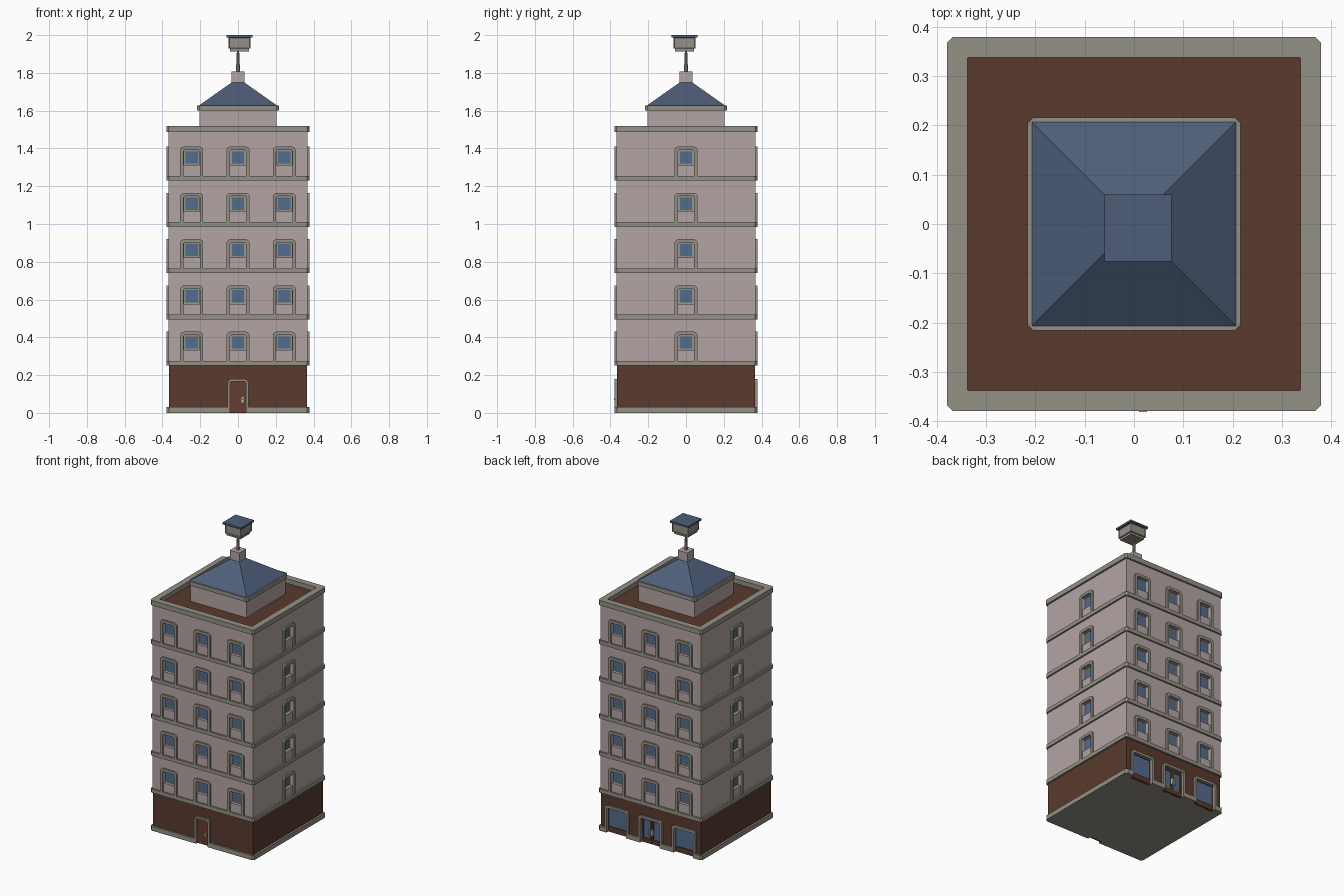
import bpy, bmesh
from math import pi, sin, cos
from mathutils import Matrix, Vector

if "Cube" in bpy.data.objects:
    bpy.data.objects.remove(bpy.data.objects["Cube"])


def mat(name, r, g, b):
    m = bpy.data.materials.new(name)
    m.diffuse_color = (r, g, b, 1)
    m.use_nodes = True
    m.node_tree.nodes["Principled BSDF"].inputs["Base Color"].default_value = m.diffuse_color
    return m


PINK = mat("pink_plaster", .45, .375, .37)
TRIM = mat("stone_trim", .29, .28, .235)
BROWN = mat("brown_cladding", .10, .042, .026)
DOOR = mat("door_wood", .13, .045, .03)
ROOF = mat("blue_roof", .075, .11, .19)
GLASS = mat("glass", .085, .15, .27)
METAL = mat("metal", .6, .58, .5)


def finish(bm, name, m):
    bmesh.ops.recalc_face_normals(bm, faces=bm.faces)
    me = bpy.data.meshes.new(name)
    bm.to_mesh(me)
    bm.free()
    ob = bpy.data.objects.new(name, me)
    bpy.context.collection.objects.link(ob)
    if m:
        me.materials.append(m)
    return ob


def add_box(bm, x0, x1, y0, y1, z0, z1, rot=0):
    mx = (Matrix.Rotation(rot, 4, 'Z')
          @ Matrix.Translation(((x0 + x1) / 2, (y0 + y1) / 2, (z0 + z1) / 2))
          @ Matrix.Diagonal((x1 - x0, y1 - y0, z1 - z0, 1)))
    return bmesh.ops.create_cube(bm, size=1, matrix=mx)


def block(name, h, z0, z1, m, cx=0, cy=0):
    bm = bmesh.new()
    add_box(bm, cx - h, cx + h, cy - h, cy + h, z0, z1)
    return finish(bm, name, m)


def octagon(h, c):
    a = h - c
    return [(a, -h), (h, -a), (h, a), (a, h), (-a, h), (-h, a), (-h, -a), (-a, -h)]


def slab(name, h, z0, z1, m, inner=None, c=.012):
    """Square slab with clipped corners, or a hollow ring when inner is given."""
    bm = bmesh.new()
    loops = []
    for pts, z in ((octagon(h, c), z0), (octagon(h, c), z1)):
        loops.append([bm.verts.new((x, y, z)) for x, y in pts])
    if inner:
        for z in (z1, z0):
            loops.append([bm.verts.new((x, y, z)) for x, y in octagon(inner, .0005)])
    n = len(loops)
    for i in range(n if inner else 1):
        a, b = loops[i], loops[(i + 1) % n]
        for k in range(8):
            bm.faces.new((a[k], a[(k + 1) % 8], b[(k + 1) % 8], b[k]))
    if not inner:
        for l in loops:
            bm.faces.new(l)
    return finish(bm, name, m)


def arch(hw, z0, z1, r):
    """Upside-down U outline with rounded upper corners."""
    pts = [(-hw, z0)]
    for sx, a0 in ((-1, pi), (1, pi / 2)):
        for i in range(5):
            a = a0 - i * pi / 8
            pts.append((sx * (hw - r) + r * cos(a), z1 - r + r * sin(a)))
    return pts + [(hw, z0)]


def add_surround(bm, cx, z0, z1, hw, t, rot):
    R = Matrix.Rotation(rot, 3, 'Z')
    out, inn = arch(hw, z0, z1, .022), arch(hw - t, z0, z1 - t, .01)
    L = [[bm.verts.new(R @ Vector((cx + x, y, z))) for x, z in p]
         for p, y in ((out, -.360), (out, -.378), (inn, -.378), (inn, -.360))]
    for i in range(4):
        a, b = L[i], L[(i + 1) % 4]
        for k in range(len(a) - 1):
            bm.faces.new((a[k], a[k + 1], b[k + 1], b[k]))
    for k in (0, -1):
        bm.faces.new([l[k] for l in L])


def cut(ob, cutter):
    md = ob.modifiers.new("openings", 'BOOLEAN')
    md.operation, md.solver, md.object = 'DIFFERENCE', 'EXACT', cutter
    bpy.context.view_layer.objects.active = ob
    bpy.ops.object.modifier_apply(modifier=md.name)


B = {k: bmesh.new() for k in ("up_cut", "low_cut", "surround", "sash", "pane",
                              "shop_wood", "door", "handle")}

# Upper floor windows: three on front and back, one on each side
FLOORS = [.25 + .245 * i for i in range(5)]
for zf in FLOORS:
    for rot, xs in ((0, (-.245, 0, .245)), (pi, (-.245, 0, .245)),
                    (pi / 2, (0,)), (-pi / 2, (0,))):
        for x in xs:
            add_surround(B["surround"], x, zf + .02, zf + .18, .061, .018, rot)
            add_box(B["up_cut"], x - .042, x + .042, -.4, -.345, zf + .082, zf + .163, rot)
            add_box(B["sash"], x - .041, x + .041, -.35, -.344, zf + .083, zf + .162, rot)
            add_box(B["pane"], x - .033, x + .033, -.353, -.344, zf + .09, zf + .155, rot)

# Front door
add_surround(B["surround"], 0, 0, .18, .055, .013, 0)
add_box(B["low_cut"], -.043, .043, -.4, -.355, -.02, .168)
add_box(B["door"], -.042, .042, -.362, -.35, 0, .167)
add_box(B["handle"], .018, .028, -.366, -.360, .055, .085)
add_box(B["handle"], .010, .026, -.381, -.366, .068, .075)

# Shop windows and double door at the back
for x in (-.245, 0, .245):
    add_surround(B["surround"], x, 0, .18, .087, .016, pi)
    add_box(B["low_cut"], x - .072, x + .072, -.4, -.345, -.02, .165, pi)
    if x:
        add_box(B["shop_wood"], x - .071, x + .071, -.358, -.34, 0, .035, pi)
        add_box(B["pane"], x - .071, x + .071, -.352, -.34, .035, .164, pi)
    else:
        for s in (-1, 1):
            c = s * .036
            add_box(B["pane"], c - .024, c + .024, -.353, -.34, .03, .15, pi)
            for x0, x1, z0, z1 in ((-.035, -.024, 0, .164), (.024, .035, 0, .164),
                                   (-.024, .024, 0, .03), (-.024, .024, .15, .164)):
                add_box(B["shop_wood"], c + x0, c + x1, -.358, -.34, z0, z1, pi)
            add_box(B["handle"], s * .008 - .004, s * .008 + .004, -.374, -.358, .06, .1, pi)

up_cut = finish(B["up_cut"], "upper_cutter", None)
low_cut = finish(B["low_cut"], "lower_cutter", None)
for k, name, m in (("surround", "opening_surrounds", TRIM), ("sash", "window_sashes", TRIM),
                   ("pane", "glass_panes", GLASS), ("shop_wood", "shop_woodwork", BROWN),
                   ("door", "front_door", DOOR), ("handle", "door_handles", METAL)):
    finish(B[k], name, m)

# Walls and plinth with recessed openings
cut(block("upper_walls", .367, .25, 1.488, PINK), up_cut)
cut(block("ground_floor_walls", .366, .028, .25, BROWN), low_cut)
cut(slab("plinth", .378, 0, .03, TRIM), low_cut)
for c in (up_cut, low_cut):
    bpy.data.objects.remove(c)

# Floor bands, parapet and flat roof
for i, z in enumerate(FLOORS):
    slab(f"floor_band_{i + 1}", .378, z, z + .025, TRIM, inner=.362)
slab("parapet", .379, 1.488, 1.52, TRIM, inner=.337)
block("flat_roof", .338, 1.48, 1.490, BROWN)

# Penthouse with cornice and hipped roof
block("penthouse", .203, 1.488, 1.605, PINK)
slab("penthouse_cornice", .216, 1.6, 1.627, TRIM)
bm = bmesh.new()
lo, hi = [[bm.verts.new((x * h, y * h, z)) for x, y in ((-1, -1), (1, -1), (1, 1), (-1, 1))]
          for h, z in ((.207, 1.627), (.03, 1.752))]
for k in range(4):
    bm.faces.new((lo[k], lo[(k + 1) % 4], hi[(k + 1) % 4], hi[k]))
bm.faces.new(lo)
bm.faces.new(hi)
finish(bm, "hipped_roof", ROOF)

# Rooftop post with a small lantern box
block("post_base", .035, 1.735, 1.808, PINK)
bm = bmesh.new()
bmesh.ops.create_cone(bm, cap_ends=True, segments=8, radius1=.011, radius2=.006, depth=.112,
                      matrix=Matrix.Translation((0, 0, 1.862)))
finish(bm, "post", TRIM)
CX, CY = .008, -.008
block("lantern_tray", .051, 1.914, 1.928, TRIM, CX, CY)
bm = bmesh.new()
h = .058
add_box(bm, CX - h, CX + h, CY - h, CY + h, 1.928, 1.99)
bm.normal_update()
bmesh.ops.inset_individual(bm, faces=[f for f in bm.faces if abs(f.normal.z) < .5],
                           thickness=.007, depth=-.004)
finish(bm, "lantern_box", TRIM)
block("lantern_cap", .068, 1.988, 2.0, ROOF, CX, CY)
